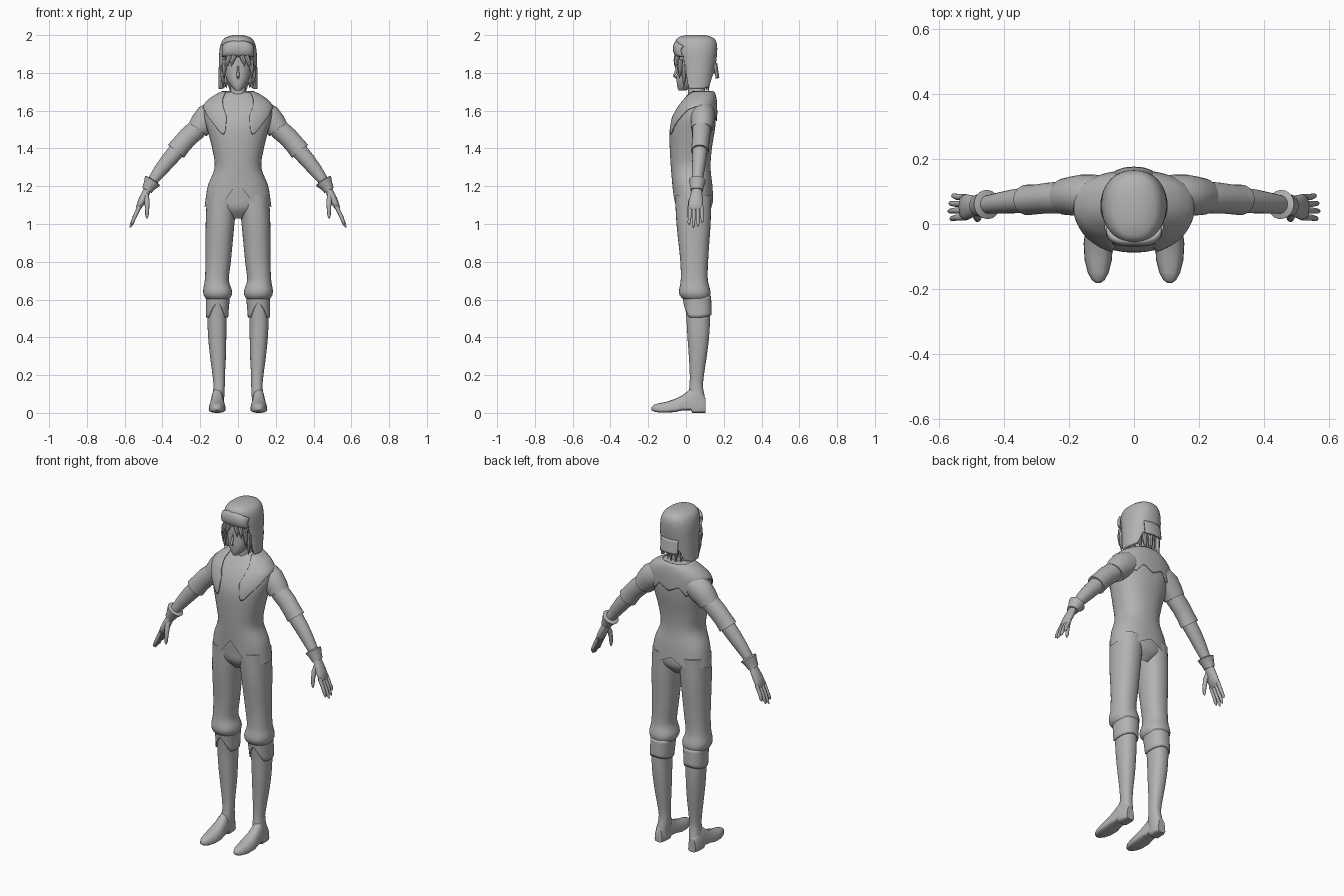
import bpy, bmesh, math
from mathutils import Vector

mat = bpy.data.materials.new("plain grey")
mat.diffuse_color = (0.45, 0.45, 0.45, 1)


def lin(table, a):
    """Piecewise linear lookup, first column is the key."""
    if a <= table[0][0]:
        return table[0][1]
    for p, q in zip(table, table[1:]):
        if a <= q[0]:
            return p[1] + (q[1] - p[1]) * (a - p[0]) / (q[0] - p[0])
    return table[-1][1]


def smooth(table, z):
    """Smooth (Hermite) lookup of a row by height; rows sorted upward."""
    z = min(max(z, table[0][0]), table[-1][0])
    i = max(k for k in range(len(table) - 1) if table[k][0] <= z)
    h = table[i + 1][0] - table[i][0]
    t = (z - table[i][0]) / h

    def slope(k, c):
        a, b = table[max(k - 1, 0)], table[min(k + 1, len(table) - 1)]
        return (b[c] - a[c]) / (b[0] - a[0])
    return [(2*t**3 - 3*t*t + 1) * table[i][c] + (t**3 - 2*t*t + t) * h * slope(i, c)
            + (3*t*t - 2*t**3) * table[i + 1][c] + (t**3 - t*t) * h * slope(i + 1, c)
            for c in range(1, 5)]


def finish(name, bm, mirror=False, thick=0, recalc=False):
    if recalc:
        bmesh.ops.recalc_face_normals(bm, faces=bm.faces)
    me = bpy.data.meshes.new(name)
    bm.to_mesh(me)
    bm.free()
    me.materials.append(mat)
    ob = bpy.data.objects.new(name, me)
    bpy.context.collection.objects.link(ob)
    if thick:
        s = ob.modifiers.new("thickness", 'SOLIDIFY')
        s.thickness, s.offset = thick, -1
    if mirror:
        ob.modifiers.new("mirror", 'MIRROR')
    return ob


def shell(name, table, lo, hi, off=0, a0=0, n=48, m=16, mirror=False,
          cap=True, thick=0, power=0.88):
    """Upright skin: rows are (z, centre x, half width, front y, back y).
    lo and hi are heights, or tables of height by angle from the front."""
    bm = bmesh.new()
    full = a0 == 0
    cols = []
    for i in range(n if full else n + 1):
        th = a0 + (2 * math.pi - 2 * a0) * i / n
        a = min(th, 2 * math.pi - th)
        z0 = lin(lo, a) if isinstance(lo, list) else lo
        z1 = lin(hi, a) if isinstance(hi, list) else hi
        s, c = math.sin(th), math.cos(th)
        col = []
        for j in range(m + 1):
            z = z0 + (z1 - z0) * j / m
            xc, hw, yf, yb = smooth(table, z)
            x = xc + (hw + off) * math.copysign(abs(s) ** power, s)
            y = (yf + yb) / 2 - ((yb - yf) / 2 + off) * math.copysign(abs(c) ** power, c)
            col.append(bm.verts.new((x, y, z + off * 0.5)))
        cols.append(col)
    for i in range(n):
        p, q = cols[i], cols[(i + 1) % len(cols)]
        for j in range(m):
            bm.faces.new((p[j], q[j], q[j + 1], p[j + 1]))
    if cap and full:
        bm.faces.new([c[-1] for c in cols])
    return finish(name, bm, mirror, thick)


def tube(name, path, n=20, mirror=True):
    """Limb: points are (x, y, z, radius in the front plane, radius across it)."""
    bm = bmesh.new()
    rings = []
    for k, p in enumerate(path):
        a, b = path[max(k - 1, 0)], path[min(k + 1, len(path) - 1)]
        d = (Vector(b[:3]) - Vector(a[:3])).normalized()
        side = Vector((1, 0, 0)) if abs(d.y) > 0.8 else Vector((0, 1, 0))
        v = d.cross(side).normalized()
        u = v.cross(d)
        rings.append([bm.verts.new(Vector(p[:3]) + v * p[3] * math.cos(t) + u * p[4] * math.sin(t))
                      for t in (2 * math.pi * i / n for i in range(n))])
    for p, q in zip(rings, rings[1:]):
        for i in range(n):
            bm.faces.new((p[i], p[(i + 1) % n], q[(i + 1) % n], q[i]))
    bm.faces.new(rings[0])
    bm.faces.new(rings[-1])
    return finish(name, bm, mirror, recalc=True)


# Jacket with a pointed hem, and the collar cape lying over it
body = [(1.08, 0, .178, -.065, .146), (1.2, 0, .160, -.072, .14), (1.3, 0, .124, -.08, .13),
        (1.4, 0, .137, -.086, .137), (1.5, 0, .162, -.086, .153), (1.56, 0, .178, -.072, .158),
        (1.62, 0, .178, -.042, .158), (1.66, 0, .145, -.012, .155), (1.69, 0, .098, .013, .147),
        (1.70, 0, .075, .025, .138)]
hem = [(0, 1.215), (.45, 1.105), (.62, 1.12), (.75, 1.16), (.92, 1.10), (1.57, 1.09),
       (2.3, 1.11), (2.75, 1.10), (3.15, 1.14)]
shell("jacket", body, hem, 1.70, n=64, m=30)
cape_low = [(.28, 1.56), (.34, 1.50), (.42, 1.47), (.55, 1.475), (.8, 1.53), (1.2, 1.60),
            (1.57, 1.62), (2.2, 1.59), (2.55, 1.52), (2.85, 1.575), (3.15, 1.54)]
cape_top = [(.28, 1.565), (.4, 1.63), (.6, 1.68), (.8, 1.70)]
shell("collar_cape", body, cape_low, cape_top, off=.007, a0=.28, n=72, thick=.006)

# Trousers: seat and gathered legs
seat = [(1.03, 0, .04, -.01, .09), (1.08, 0, .12, -.05, .132), (1.15, 0, .153, -.06, .136),
        (1.25, 0, .13, -.068, .128)]
shell("trouser_seat", seat, 1.03, 1.25)
leg = [(.592, .106, .048, .005, .11), (.61, .107, .068, -.025, .125), (.64, .108, .077, -.037, .13),
       (.7, .112, .064, -.028, .116), (.8, .105, .067, -.03, .117), (1.0, .095, .076, -.05, .13),
       (1.15, .085, .08, -.058, .135)]
shell("trouser_leg", leg, .592, 1.15, mirror=True, n=32, m=36)

# Boots with a notched turn-down cuff
boot = [(.03, .108, .034, .022, .1), (.08, .105, .032, .01, .1), (.14, .1, .03, .018, .09),
        (.2, .102, .033, .02, .095), (.3, .106, .042, .015, .11), (.4, .11, .048, .008, .122),
        (.5, .111, .051, .002, .127), (.62, .106, .056, -.01, .125)]
shell("boot_shaft", boot, .03, .62, mirror=True, n=32, m=24)
shell("boot_cuff", boot, [(0, .585), (.9, .5), (1.6, .5), (3.15, .515)], .615, off=.008,
      mirror=True, n=40, m=6, cap=False, thick=.008)


# Foot sections: (y, half width, sole height, top height)
bm = bmesh.new()
rings = []
for y, hw, z0, z1 in [(.102, .024, .0, .08), (.08, .033, 0, .11), (.032, .034, 0, .13),
                      (.026, .034, .014, .13), (-.02, .04, .013, .092), (-.06, .045, .004, .073),
                      (-.11, .042, .001, .057), (-.15, .032, .003, .05), (-.172, .02, .008, .042),
                      (-.182, .007, .014, .03)]:
    ring = []
    for i in range(20):
        t = 2 * math.pi * i / 20
        w, h = math.cos(t), math.sin(t)
        zz = z0 + .012 * (1 + h) if h < 0 else z0 + .012 + (z1 - z0 - .012) * h
        ring.append(bm.verts.new((.11 + hw * math.copysign(abs(w) ** .7, w), y, zz)))
    rings.append(ring)
for p, q in zip(rings, rings[1:]):
    for i in range(20):
        bm.faces.new((p[i], p[(i + 1) % 20], q[(i + 1) % 20], q[i]))
bm.faces.new(rings[0])
bm.faces.new(rings[-1])
finish("boot_foot", bm, True, recalc=True)

# Arms: short cap sleeve, long sleeve, forearm and flared wrist cuff
tube("cap_sleeve", [(.08, .09, 1.60, .06, .055), (.12, .09, 1.585, .07, .062),
                    (.16, .088, 1.56, .074, .064), (.19, .086, 1.53, .066, .060),
                    (.213, .084, 1.50, .058, .056), (.21, .084, 1.503, .05, .048)], 28)
tube("upper_sleeve", [(.18, .084, 1.54, .05, .05), (.225, .082, 1.495, .053, .049),
                      (.265, .08, 1.46, .053, .047), (.30, .076, 1.42, .052, .046),
                      (.328, .074, 1.385, .055, .047), (.324, .074, 1.39, .045, .04)], 24)
tube("forearm", [(.30, .075, 1.415, .045, .041), (.37, .07, 1.335, .041, .037),
                 (.41, .065, 1.285, .036, .033), (.45, .06, 1.232, .028, .028),
                 (.48, .057, 1.18, .021, .027)], 24)
tube("wrist_cuff", [(.452, .06, 1.228, .04, .04), (.443, .061, 1.241, .054, .049),
                    (.452, .06, 1.228, .048, .045), (.468, .058, 1.203, .035, .037),
                    (.482, .057, 1.178, .028, .033)], 24)

# Hands
tube("palm", [(.478, .057, 1.185, .02, .026), (.495, .055, 1.15, .021, .033),
              (.512, .052, 1.115, .02, .039), (.527, .051, 1.085, .014, .038),
              (.531, .051, 1.075, .006, .03)], 16)
for k, (y, length) in enumerate([(.020, .092), (.041, .108), (.062, .1), (.083, .078)]):
    tip = .051 + (y - .051) * 1.12
    dx, dz = .4 * length, -.92 * length
    tube("finger_%d" % (k + 1),
         [(.521, y, 1.093, .011, .0105), (.527 + dx * .5, y, 1.08 + dz * .45, .0105, .0095),
          (.528 + dx * .85, tip, 1.08 + dz * .85, .0085, .008),
          (.528 + dx, tip, 1.08 + dz, .003, .003)], 10)
tube("thumb", [(.487, .04, 1.155, .014, .014), (.482, .024, 1.12, .014, .013),
               (.481, .017, 1.08, .011, .010), (.482, .014, 1.045, .009, .008),
               (.483, .013, 1.03, .003, .003)], 10)

# Neck and head
neck = [(1.58, 0, .06, .02, .13), (1.66, 0, .045, .012, .105), (1.72, 0, .04, .01, .1),
        (1.8, 0, .042, .01, .11)]
shell("neck", neck, 1.58, 1.8, n=24, m=8)
face = [(1.706, 0, .012, -.038, -.005), (1.715, 0, .024, -.043, .02), (1.74, 0, .045, -.048, .06),
        (1.77, 0, .061, -.05, .1), (1.82, 0, .073, -.047, .125), (1.88, 0, .076, -.045, .135),
        (1.94, 0, .07, -.035, .13)]
shell("head", face, 1.706, 1.94, n=36, m=20, power=.95)
tube("nose", [(0, -.045, 1.835, .004, .006), (0, -.055, 1.80, .007, .008),
              (0, -.064, 1.783, .008, .006), (0, -.048, 1.773, .006, .005)], 10, False)

# Hair locks at the temples, brow and nape
locks = [(.068, -.03, 1.87, .074, -.035, 1.77), (.078, -.01, 1.84, .078, -.012, 1.72),
         (.045, -.045, 1.89, .062, -.056, 1.825), (.02, -.048, 1.89, .036, -.06, 1.835),
         (.02, .115, 1.80, .014, .118, 1.70), (.045, .10, 1.80, .042, .108, 1.705),
         (.062, .08, 1.80, .06, .08, 1.72)]
for k, (x, y, z, x2, y2, z2) in enumerate(locks):
    tube("hair_lock_%d" % (k + 1),
         [(x, y, z, .014, .014), ((x + x2) / 2 + .003, (y + y2) / 2, (z + z2) / 2, .012, .012),
          (x2, y2, z2, .001, .001)], 8)

# Cap with hanging ear flaps, turned-up front flap and short rear brim
cap = [(1.70, 0, .104, -.028, .138), (1.78, 0, .103, -.034, .15), (1.86, 0, .101, -.042, .16),
       (1.91, 0, .099, -.052, .165), (1.95, 0, .092, -.058, .164), (1.975, 0, .08, -.052, .155),
       (1.99, 0, .062, -.036, .138), (2.0, 0, .03, .0, .1)]
edge = [(0, 1.885), (.85, 1.885), (1.02, 1.75), (1.15, 1.715), (1.9, 1.715), (2.4, 1.725),
        (2.65, 1.79), (3.15, 1.80)]
shell("cap", cap, edge, 2.0, n=72, m=26, thick=.018)
shell("rear_brim", [(1.765, 0, .1, -.034, .172), (1.85, 0, .099, -.042, .16)], 1.77, 1.85,
      off=.005, a0=2.62, n=12, m=6, thick=.008)
bm = bmesh.new()
rows = []
for i in range(25):
    s = -1 + 2 * i / 24
    x = .086 * math.sin(s * 1.3) / math.sin(1.3)
    y = -.052 + .04 * abs(s) ** 3
    top = 1.972 - .03 * s * s
    rows.append([bm.verts.new((x, y - .017 * math.sin(math.pi * j / 6) ** .6 if 0 < j < 6 else y,
                               1.885 + (top - 1.885) * j / 6)) for j in range(7)])
for p, q in zip(rows, rows[1:]):
    for j in range(6):
        bm.faces.new((p[j], q[j], q[j + 1], p[j + 1]))
finish("front_flap", bm, thick=.012)

# Smooth shading with crisp edges
for ob in bpy.context.scene.objects:
    ob.select_set(True)
    bpy.context.view_layer.objects.active = ob
bpy.ops.object.shade_smooth_by_angle(angle=math.radians(40))
